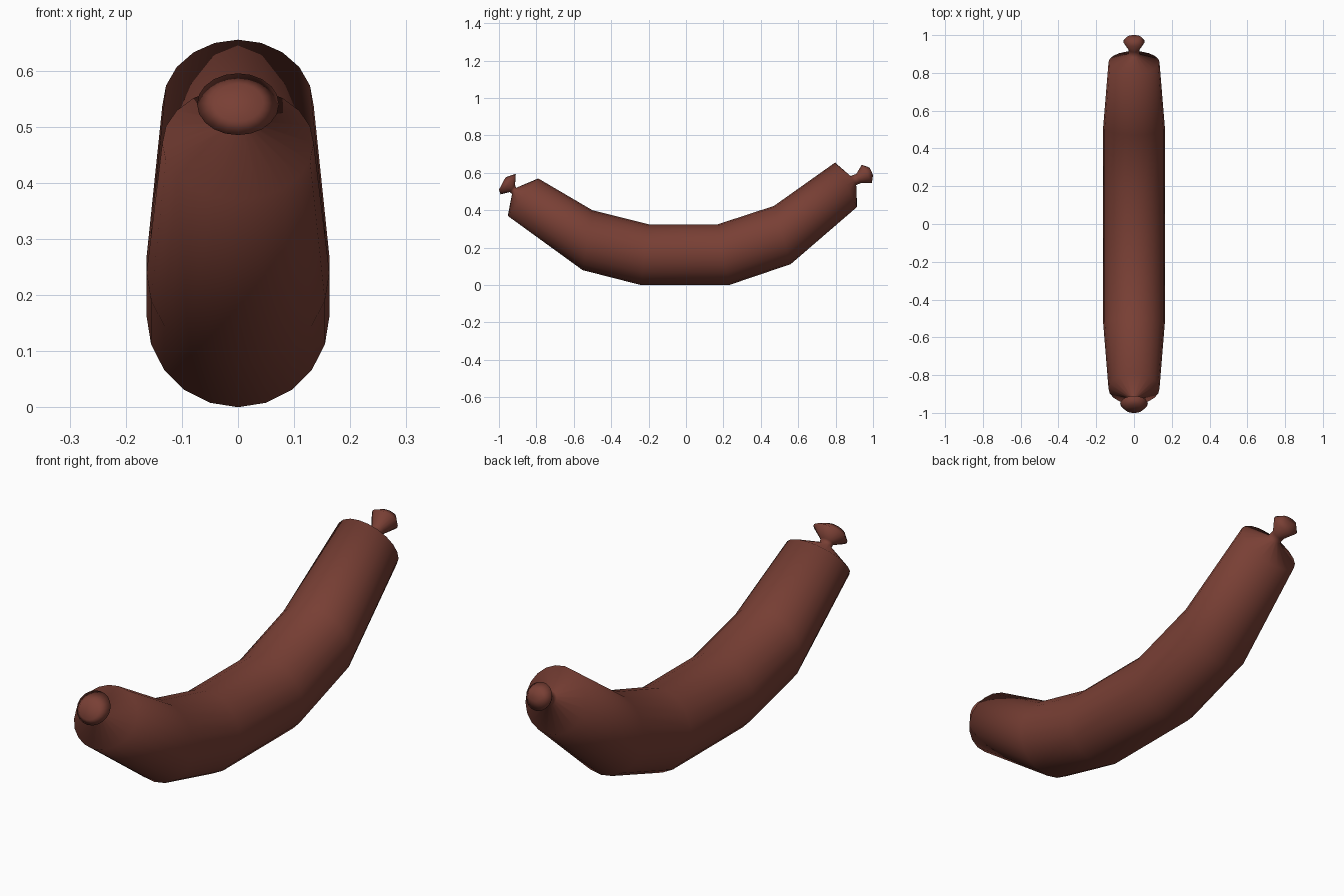
import bpy, bmesh
from math import sin, cos, pi

SIDES = 20

# Cross-sections: (top y, top z, bottom y, bottom z, half width in x)
rings = [
    # front tied knot, from tip to neck
    (-0.965, 0.576, -1.000, 0.510, 0.045),
    (-0.910, 0.595, -0.992, 0.485, 0.073),
    (-0.914, 0.535, -0.942, 0.497, 0.028),
    (-0.908, 0.520, -0.930, 0.487, 0.026),
    # curved sausage body
    (-0.790, 0.570, -0.953, 0.370, 0.135),
    (-0.500, 0.400, -0.553, 0.080, 0.163),
    (-0.200, 0.325, -0.240, 0.000, 0.163),
    (0.170, 0.325, 0.230, 0.000, 0.163),
    (0.470, 0.423, 0.560, 0.112, 0.163),
    (0.797, 0.655, 0.915, 0.418, 0.135),
    # back tied knot, from neck to tip
    (0.880, 0.583, 0.910, 0.535, 0.028),
    (0.910, 0.594, 0.935, 0.545, 0.028),
    (0.940, 0.643, 0.994, 0.545, 0.057),
    (0.982, 0.628, 1.000, 0.588, 0.035),
]

# Loft the rings into one closed skin
bm = bmesh.new()
loops = []
for ty, tz, by, bz, w in rings:
    cy, cz, dy, dz = (ty + by) / 2, (tz + bz) / 2, (ty - by) / 2, (tz - bz) / 2
    loop = []
    for i in range(SIDES):
        a = 2 * pi * i / SIDES
        loop.append(bm.verts.new((w * sin(a), cy + dy * cos(a), cz + dz * cos(a))))
    loops.append(loop)
for a, b in zip(loops, loops[1:]):
    for i in range(SIDES):
        j = (i + 1) % SIDES
        bm.faces.new((a[i], a[j], b[j], b[i]))
bm.faces.new(loops[0])
bm.faces.new(loops[-1])
bmesh.ops.recalc_face_normals(bm, faces=bm.faces)
for f in bm.faces:
    f.smooth = True

mesh = bpy.data.meshes.new("sausage")
bm.to_mesh(mesh)
bm.free()
sausage = bpy.data.objects.new("sausage", mesh)
bpy.context.collection.objects.link(sausage)

# Reddish brown skin
skin = bpy.data.materials.new("sausage_skin")
skin.diffuse_color = (0.19, 0.05, 0.035, 1)
mesh.materials.append(skin)
